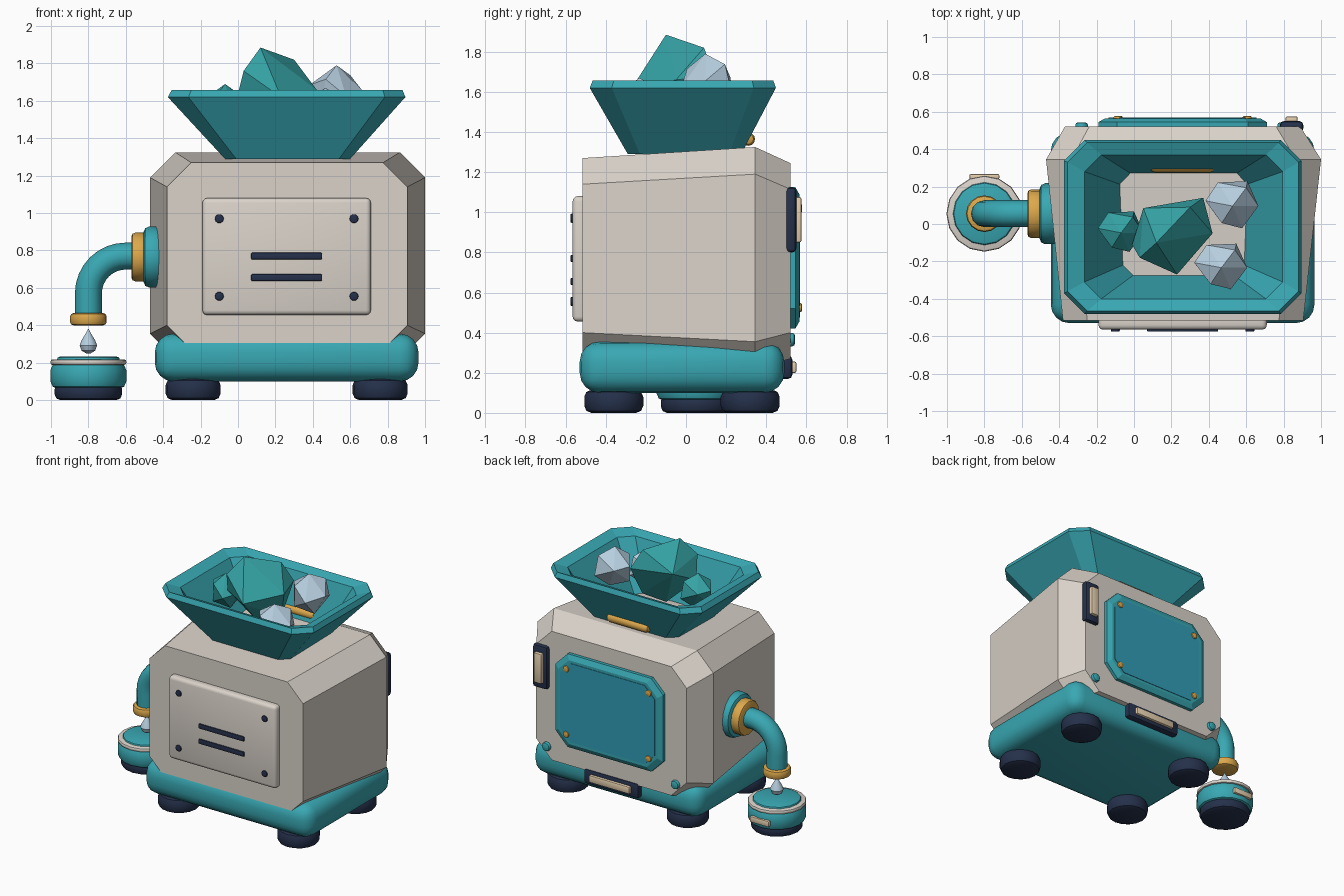
import bpy, bmesh, math
from mathutils import Vector

old = bpy.data.objects.get("Cube")
if old:
    bpy.data.objects.remove(old)


def material(name, rgb):
    m = bpy.data.materials.new(name)
    m.use_nodes = True
    m.diffuse_color = (*rgb, 1)
    m.node_tree.nodes["Principled BSDF"].inputs["Base Color"].default_value = (*rgb, 1)
    return m


BEIGE = material("warm_grey", (0.70, 0.65, 0.59))
TEAL = material("teal", (0.04, 0.39, 0.45))
CRYSTAL = material("crystal_teal", (0.035, 0.36, 0.37))
NAVY = material("navy", (0.018, 0.03, 0.07))
GOLD = material("gold", (0.72, 0.39, 0.07))
BLUE = material("panel_blue", (0.03, 0.34, 0.48))
ICE = material("ice_blue", (0.47, 0.62, 0.74))
TAN = material("tan", (0.78, 0.62, 0.42))


def finish(name, bm, mat, smooth=True):
    bmesh.ops.recalc_face_normals(bm, faces=bm.faces)
    me = bpy.data.meshes.new(name)
    bm.to_mesh(me)
    bm.free()
    me.materials.append(mat)
    if smooth:
        me.shade_smooth()
        me.set_sharp_from_angle(angle=math.radians(35))
    ob = bpy.data.objects.new(name, me)
    bpy.context.collection.objects.link(ob)
    return ob


def loft(name, rings, mat, closed=False, smooth=True):
    """Skin a row of rings; cap the ends, or join last to first."""
    bm = bmesh.new()
    vs = [[bm.verts.new(p) for p in r] for r in rings]
    n = len(vs[0])
    pairs = list(zip(vs, vs[1:])) + ([(vs[-1], vs[0])] if closed else [])
    for a, b in pairs:
        for i in range(n):
            bm.faces.new((a[i], a[(i + 1) % n], b[(i + 1) % n], b[i]))
    if not closed:
        bm.faces.new(vs[0])
        bm.faces.new(vs[-1])
    return finish(name, bm, mat, smooth)


def box(name, x, y, z, mat, bevel=0.0, seg=2):
    bm = bmesh.new()
    bmesh.ops.create_cube(bm, size=1)
    for v in bm.verts:
        v.co = [lo + (c + 0.5) * (hi - lo) for c, (lo, hi) in zip(v.co, (x, y, z))]
    if bevel:
        bmesh.ops.bevel(bm, geom=bm.edges[:], offset=bevel, segments=seg,
                        profile=0.5, affect='EDGES', clamp_overlap=True)
    return finish(name, bm, mat)


def lathe(name, at, profile, mat, axis='z', sides=16):
    """Turn (radius, height) points around an axis through a point."""
    def point(r, h, a):
        c, s = r * math.cos(a), r * math.sin(a)
        return Vector(at) + Vector({'x': (h, c, s), 'y': (c, h, s), 'z': (c, s, h)}[axis])
    rings = [[point(r, h, 2 * math.pi * i / sides) for i in range(sides)] for r, h in profile]
    return loft(name, rings, mat)


def puck(r, lo, hi, b):
    """Profile of a disc with rounded rims."""
    k = 0.3 * b
    return [(r - b, lo), (r - k, lo + k), (r, lo + b), (r, hi - b), (r - k, hi - k), (r - b, hi)]


def octagon(u0, u1, v0, v1, c):
    return [(u0 + c, v0), (u1 - c, v0), (u1, v0 + c), (u1, v1 - c),
            (u1 - c, v1), (u0 + c, v1), (u0, v1 - c), (u0, v0 + c)]


def upright(y, *dims):
    return [(u, y, v) for u, v in octagon(*dims)]


def level(z, *dims):
    return [(u, v, z) for u, v in octagon(*dims)]


# Housing, base and feet
loft("housing", [upright(-0.515, -0.38, 0.905, 0.27, 1.27, 0.13),
                 upright(0.345, -0.47, 1.0, 0.22, 1.325, 0.135),
                 upright(0.52, -0.37, 0.89, 0.27, 1.245, 0.13)], BEIGE, smooth=False)
box("base", (-0.445, 0.965), (-0.53, 0.49), (0.10, 0.355), TEAL, 0.1, 4)
for side, x in (("right", -0.24), ("left", 0.76)):
    for end, y in (("front", -0.36), ("back", 0.32)):
        lathe(f"{end}_{side}_foot", (x, y, 0), puck(0.147, 0, 0.115, 0.035), NAVY)

# Front panel with rivets and slots
box("front_panel", (-0.19, 0.71), (-0.565, -0.48), (0.455, 1.08), BEIGE, 0.025, 3)
for i, x in enumerate((-0.1, 0.62)):
    for j, z in enumerate((0.555, 0.97)):
        lathe(f"front_rivet_{i}{j}", (x, -0.56, z), puck(0.024, -0.016, 0.01, 0.006),
              NAVY, 'y', 10)
for i, z in enumerate((0.655, 0.77)):
    box(f"front_slot_{i}", (0.07, 0.45), (-0.576, -0.55), (z - 0.018, z + 0.018), NAVY, 0.006)

# Back hatch with inset plate and rivets
loft("hatch_frame", [upright(0.50, -0.19, 0.71, 0.42, 1.125, 0.1),
                     upright(0.545, -0.19, 0.71, 0.42, 1.125, 0.1),
                     upright(0.565, -0.155, 0.675, 0.455, 1.09, 0.09)], TEAL, smooth=False)
loft("hatch_plate", [upright(0.56, -0.135, 0.655, 0.475, 1.07, 0.085),
                     upright(0.569, -0.135, 0.655, 0.475, 1.07, 0.085)], BLUE, smooth=False)
for i, x in enumerate((-0.085, 0.605)):
    for j, z in enumerate((0.525, 1.02)):
        lathe(f"hatch_rivet_{i}{j}", (x, 0.565, z), puck(0.024, -0.01, 0.013, 0.008),
              GOLD, 'y', 10)

# Back latches and corner knobs
box("side_latch", (0.78, 0.905), (0.49, 0.55), (0.80, 1.125), NAVY, 0.02)
box("side_latch_plate", (0.81, 0.875), (0.54, 0.575), (0.85, 1.075), TAN, 0.008)
box("low_latch", (0.03, 0.49), (0.45, 0.53), (0.17, 0.285), NAVY, 0.02)
box("low_latch_plate", (0.09, 0.43), (0.52, 0.55), (0.2, 0.255), TAN, 0.008)
for side, x in (("right", -0.28), ("left", 0.8)):
    lathe(f"{side}_knob", (x, 0.52, 0.365), puck(0.034, -0.02, 0.024, 0.016), TEAL, 'y', 12)

# Hopper: one closed shell with an open bottom
loft("hopper", [level(1.29, -0.07, 0.6, -0.29, 0.275, 0.06),
                level(1.62, -0.375, 0.895, -0.48, 0.448, 0.11),
                level(1.657, -0.355, 0.88, -0.465, 0.435, 0.105),
                level(1.63, -0.265, 0.795, -0.40, 0.37, 0.09),
                level(1.29, -0.06, 0.59, -0.275, 0.262, 0.055)], TEAL, closed=True, smooth=False)
lathe("hopper_handle", (0.26, 0.31, 1.365), puck(0.034, -0.175, 0.175, 0.025), GOLD, 'x', 12)


# Crystals: hulls of a few corner points
def crystal(name, pts, mat):
    bm = bmesh.new()
    for p in pts:
        bm.verts.new(p)
    bmesh.ops.convex_hull(bm, input=bm.verts[:])
    finish(name, bm, mat, smooth=False)


crystal("large_crystal", [
    (0.12, -0.1, 1.885), (0.3, 0.09, 1.82), (0.03, -0.18, 1.76), (0.05, 0.085, 1.7),
    (0.37, 0.14, 1.68), (0.42, -0.05, 1.66), (0.23, -0.27, 1.62), (-0.01, -0.11, 1.6),
    (0.2, -0.05, 1.4), (0.35, 0.02, 1.45)], CRYSTAL)

GEM = [(0.05, -0.1, 1), (0.55, 0.6, 0.65), (-0.5, 0.8, 0.2), (-0.95, 0.1, 0.3), (-0.35, -0.75, 0.5),
       (0.4, -0.95, -0.1), (1, -0.1, 0.1), (0.6, 0.85, -0.3), (-0.6, -0.4, -0.7), (0.3, 0, -1)]
for name, at, size, mat in (
        ("small_crystal", (-0.075, -0.035, 1.56), (0.125, 0.12, 0.13), CRYSTAL),
        ("back_ice", (0.52, 0.11, 1.64), (0.145, 0.14, 0.15), ICE),
        ("front_ice", (0.46, -0.22, 1.53), (0.145, 0.135, 0.14), ICE)):
    crystal(name, [[a + s * c for a, s, c in zip(at, size, p)] for p in GEM], mat)

# Spout: flanges, bent pipe, nozzle and falling drop
SX, SY, SZ, R, PIPE = -0.8, 0.055, 0.77, 0.2, 0.072
lathe("spout_flange", (0, SY, SZ - 0.005), puck(0.163, -0.505, -0.40, 0.03), TEAL, 'x')
lathe("spout_collar", (0, SY, SZ - 0.005), puck(0.13, -0.57, -0.485, 0.02), GOLD, 'x')


def pipe_ring(x, z, t):
    ring = []
    for i in range(12):
        a = 2 * math.pi * i / 12
        out = PIPE * math.cos(a)
        ring.append((x - out * math.sin(t), SY + PIPE * math.sin(a), z + out * math.cos(t)))
    return ring


bend = [math.pi / 2 * k / 8 for k in range(9)]
rings = [pipe_ring(-0.5, SZ, 0)]
rings += [pipe_ring(SX + R - R * math.sin(t), SZ - R + R * math.cos(t), t) for t in bend]
rings.append(pipe_ring(SX, 0.43, math.pi / 2))
loft("spout_pipe", rings, TEAL)
lathe("nozzle", (SX, SY, 0), puck(0.098, 0.40, 0.465, 0.018), GOLD)
lathe("drop", (SX, SY, 0), [(0.012, 0.25), (0.036, 0.264), (0.047, 0.293), (0.036, 0.32),
                            (0.015, 0.355), (0.002, 0.38)], ICE, sides=12)

# Collecting cup
lathe("cup_foot", (SX, SY, 0), puck(0.18, 0, 0.09, 0.03), NAVY)
lathe("cup", (SX, SY, 0), puck(0.203, 0.06, 0.20, 0.04), TEAL)
lathe("cup_ring", (SX, SY, 0), puck(0.203, 0.188, 0.218, 0.012), BEIGE)
lathe("cup_lid", (SX, SY, 0), puck(0.168, 0.19, 0.232, 0.015), TEAL)
box("cup_plate", (SX - 0.08, SX + 0.08), (SY + 0.185, SY + 0.212), (0.1, 0.145), TAN, 0.008)
